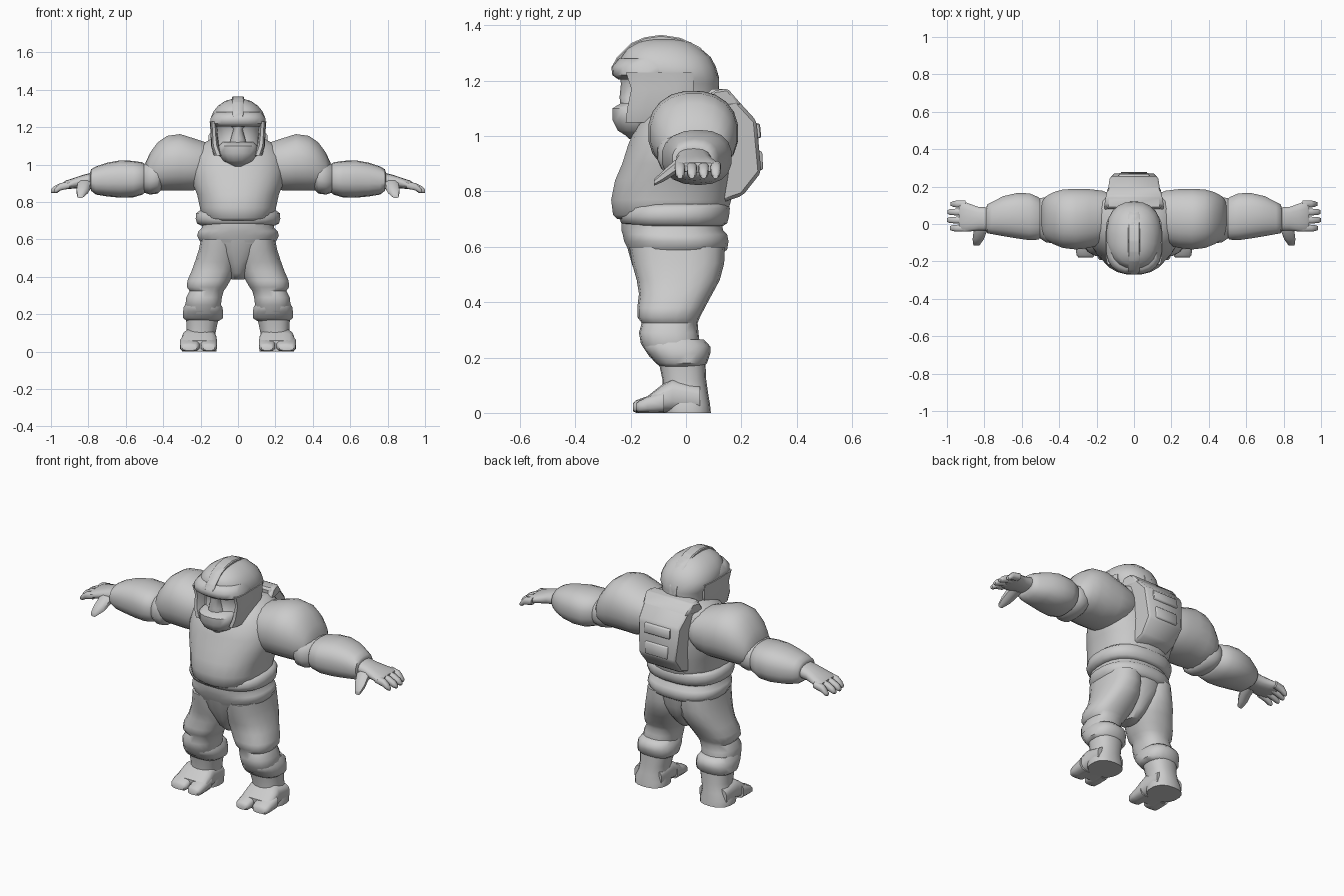
import bpy, bmesh, math

grey = bpy.data.materials.new("plain grey")
grey.diffuse_color = (0.6, 0.6, 0.6, 1)


def finish(name, bm, mirror=False, angle=50):
    bmesh.ops.recalc_face_normals(bm, faces=bm.faces)
    me = bpy.data.meshes.new(name)
    bm.to_mesh(me)
    bm.free()
    me.materials.append(grey)
    ob = bpy.data.objects.new(name, me)
    bpy.context.collection.objects.link(ob)
    if mirror:
        ob.modifiers.new("Mirror", 'MIRROR')
    bpy.ops.object.select_all(action='DESELECT')
    ob.select_set(True)
    bpy.context.view_layer.objects.active = ob
    bpy.ops.object.shade_smooth_by_angle(angle=math.radians(angle))
    return ob


def loft(name, axis, sections, n=18, power=2.4, mirror=False, angle=50):
    """Skin rounded rings; each section is (position, a0, a1, b0, b1)."""
    bm = bmesh.new()
    rings = []
    for t, a0, a1, b0, b1 in sections:
        ring = []
        for i in range(n):
            q = 2 * math.pi * (i + 0.5) / n
            c, s = math.cos(q), math.sin(q)
            a = (a0 + a1) / 2 + (a1 - a0) / 2 * math.copysign(abs(c) ** (2 / power), c)
            b = (b0 + b1) / 2 + (b1 - b0) / 2 * math.copysign(abs(s) ** (2 / power), s)
            ring.append(bm.verts.new({'x': (t, a, b), 'y': (a, t, b), 'z': (a, b, t)}[axis]))
        rings.append(ring)
    for r, s in zip(rings, rings[1:]):
        for i in range(n):
            j = (i + 1) % n
            bm.faces.new((r[i], r[j], s[j], s[i]))
    bm.faces.new(rings[0])
    bm.faces.new(rings[-1])
    return finish(name, bm, mirror, angle)


def profile(name, points, bevel=0.01):
    """Side outline of (y, z, half width) swept across x."""
    bm = bmesh.new()
    left = [bm.verts.new((-w, y, z)) for y, z, w in points]
    right = [bm.verts.new((w, y, z)) for y, z, w in points]
    n = len(points)
    for i in range(n):
        j = (i + 1) % n
        bm.faces.new((left[i], left[j], right[j], right[i]))
    bm.faces.new(left)
    bm.faces.new(right)
    if bevel:
        bmesh.ops.bevel(bm, geom=bm.edges[:], offset=bevel, segments=1, affect='EDGES')
    return finish(name, bm, angle=40)


def sym(rows):
    """Rows of (z, half width, back y, front y) to loft sections."""
    return [(z, -w, w, f, b) for z, w, b, f in rows]


# Trunk: chest with overhanging belly, belt rolls, tapered pelvis
loft("chest", 'z', sym([
    (0.70, 0.17, 0.14, -0.25), (0.715, 0.195, 0.15, -0.265), (0.77, 0.205, 0.165, -0.272),
    (0.84, 0.22, 0.175, -0.258), (0.90, 0.245, 0.18, -0.232), (0.97, 0.255, 0.18, -0.21),
    (1.04, 0.245, 0.18, -0.18), (1.10, 0.21, 0.17, -0.13), (1.14, 0.14, 0.14, -0.07)]), n=24, power=2.3)
loft("upper_belt", 'z', sym([
    (0.675, 0.20, 0.135, -0.21), (0.685, 0.22, 0.15, -0.235), (0.71, 0.228, 0.157, -0.245),
    (0.74, 0.225, 0.16, -0.235), (0.755, 0.205, 0.15, -0.21)]), n=24)
loft("lower_belt", 'z', sym([
    (0.575, 0.19, 0.13, -0.205), (0.59, 0.205, 0.15, -0.21), (0.62, 0.22, 0.155, -0.225),
    (0.645, 0.213, 0.15, -0.23), (0.66, 0.195, 0.135, -0.235), (0.69, 0.195, 0.13, -0.235)]), n=24)
loft("pelvis", 'z', sym([
    (0.385, 0.035, 0.03, -0.10), (0.42, 0.055, 0.07, -0.14), (0.47, 0.09, 0.105, -0.165),
    (0.53, 0.15, 0.13, -0.195), (0.60, 0.195, 0.14, -0.215)]), n=20, power=2.1)

# Backpack with raised panel and bars
profile("backpack", [
    (0.08, 1.17, 0.15), (0.15, 1.17, 0.145), (0.255, 1.055, 0.13), (0.272, 0.87, 0.115),
    (0.205, 0.785, 0.11), (0.10, 0.75, 0.11)], 0.012)
profile("backpack_collar", [
    (0.06, 1.10, 0.16), (0.10, 1.165, 0.16), (0.15, 1.172, 0.15), (0.20, 1.115, 0.14)], 0.008)
profile("backpack_upper_bar", [
    (0.24, 1.05, 0.085), (0.267, 1.045, 0.08), (0.272, 0.995, 0.08), (0.24, 0.985, 0.085)], 0.004)
profile("backpack_lower_bar", [
    (0.25, 0.95, 0.075), (0.275, 0.945, 0.07), (0.279, 0.88, 0.07), (0.25, 0.87, 0.075)], 0.004)

# Head: jaw, recessed face, domed helmet
loft("head", 'z', sym([
    (0.99, 0.045, 0.0, -0.205), (1.01, 0.07, 0.06, -0.225), (1.05, 0.115, 0.10, -0.25),
    (1.085, 0.135, 0.12, -0.235), (1.11, 0.13, 0.12, -0.205), (1.19, 0.135, 0.12, -0.20),
    (1.21, 0.148, 0.12, -0.21), (1.25, 0.147, 0.108, -0.235), (1.285, 0.132, 0.09, -0.238),
    (1.315, 0.107, 0.055, -0.215), (1.34, 0.07, 0.015, -0.175), (1.35, 0.035, -0.03, -0.13)]),
    n=22, power=2.3)
loft("jaw", 'z', sym([
    (1.0, 0.045, -0.10, -0.215), (1.02, 0.08, -0.06, -0.248), (1.06, 0.105, -0.05, -0.268),
    (1.10, 0.105, -0.05, -0.268), (1.12, 0.085, -0.07, -0.235)]), n=16)
loft("helmet_brim", 'z', sym([
    (1.205, 0.135, 0.0, -0.245), (1.22, 0.15, 0.0, -0.266), (1.25, 0.147, 0.0, -0.27),
    (1.28, 0.125, 0.0, -0.245)]), n=22)
loft("nose", 'z', sym([
    (1.10, 0.05, -0.15, -0.235), (1.14, 0.04, -0.15, -0.24), (1.19, 0.025, -0.15, -0.235),
    (1.22, 0.05, -0.15, -0.24)]), n=10, power=2)
loft("cheek_guard", 'z', [
    (1.05, 0.08, 0.13, -0.22, -0.02), (1.10, 0.10, 0.145, -0.215, 0.02),
    (1.17, 0.11, 0.147, -0.20, 0.03), (1.23, 0.11, 0.152, -0.22, 0.03)],
    n=12, power=3, mirror=True)
# Helmet crest running front to back
profile("helmet_crest", [
    (-0.268, 1.25, 0.028), (-0.25, 1.285, 0.028), (-0.20, 1.335, 0.03), (-0.15, 1.357, 0.032),
    (-0.09, 1.366, 0.032), (-0.02, 1.355, 0.032), (0.05, 1.322, 0.03), (0.09, 1.275, 0.03),
    (0.118, 1.215, 0.028), (0.12, 1.16, 0.025), (-0.05, 1.16, 0.025), (-0.20, 1.25, 0.028)], 0.005)

# Arms: shoulder, elbow cuff, forearm, hand
loft("shoulder", 'x', [
    (0.10, -0.06, 0.15, 0.92, 1.09), (0.17, -0.11, 0.18, 0.88, 1.12),
    (0.24, -0.13, 0.188, 0.86, 1.143), (0.31, -0.138, 0.19, 0.86, 1.165),
    (0.38, -0.13, 0.186, 0.86, 1.155), (0.43, -0.11, 0.172, 0.86, 1.12),
    (0.47, -0.085, 0.15, 0.87, 1.065), (0.495, -0.05, 0.12, 0.89, 1.01)], n=20, power=2.2, mirror=True)
loft("elbow_cuff", 'x', [
    (0.41, -0.09, 0.13, 0.865, 1.03), (0.43, -0.105, 0.14, 0.845, 1.03),
    (0.47, -0.10, 0.145, 0.84, 1.02), (0.50, -0.08, 0.14, 0.85, 1.005),
    (0.515, -0.06, 0.13, 0.86, 1.0)], mirror=True)
loft("forearm", 'x', [
    (0.49, -0.06, 0.12, 0.86, 0.995), (0.51, -0.085, 0.145, 0.84, 1.012),
    (0.56, -0.088, 0.166, 0.825, 1.02), (0.63, -0.078, 0.166, 0.823, 1.023),
    (0.70, -0.066, 0.15, 0.83, 1.01), (0.76, -0.055, 0.118, 0.84, 0.99),
    (0.785, -0.05, 0.105, 0.86, 0.975), (0.79, -0.035, 0.09, 0.875, 0.96)], mirror=True)
loft("hand", 'x', [
    (0.77, -0.035, 0.09, 0.88, 0.96), (0.83, -0.035, 0.092, 0.875, 0.945),
    (0.88, -0.042, 0.11, 0.872, 0.928), (0.92, -0.042, 0.125, 0.868, 0.915),
    (0.935, -0.035, 0.12, 0.87, 0.905)], n=14, mirror=True)
for i, tip in enumerate((0.985, 1.0, 0.998, 0.98)):
    y = -0.022 + i * 0.043
    loft("finger_%d" % (i + 1), 'x', [
        (0.90, y - 0.02, y + 0.02, 0.872, 0.912), (0.95, y - 0.019, y + 0.019, 0.86, 0.902),
        (tip - 0.015, y - 0.017, y + 0.017, 0.848, 0.885), (tip, y - 0.01, y + 0.01, 0.847, 0.867)],
        n=8, power=2.6, mirror=True)
loft("thumb", 'y', [
    (0.0, 0.78, 0.86, 0.875, 0.93), (-0.04, 0.785, 0.86, 0.86, 0.915),
    (-0.08, 0.80, 0.865, 0.835, 0.88), (-0.115, 0.825, 0.86, 0.82, 0.845)], n=8, mirror=True)

# Legs: thigh with knee, boot, foot and toes
loft("thigh", 'z', [
    (0.20, 0.10, 0.27, -0.13, 0.05), (0.25, 0.09, 0.282, -0.163, 0.05),
    (0.29, 0.085, 0.278, -0.17, 0.045), (0.325, 0.075, 0.26, -0.16, 0.042),
    (0.345, 0.06, 0.275, -0.175, 0.05), (0.38, 0.04, 0.272, -0.176, 0.068),
    (0.43, 0.015, 0.25, -0.17, 0.095), (0.48, 0.0, 0.232, -0.178, 0.122),
    (0.54, 0.0, 0.212, -0.195, 0.138), (0.60, 0.01, 0.20, -0.205, 0.14)], mirror=True)
loft("boot_cuff", 'z', [
    (0.165, 0.10, 0.275, -0.09, 0.06), (0.18, 0.078, 0.296, -0.11, 0.076),
    (0.215, 0.078, 0.295, -0.14, 0.088), (0.24, 0.083, 0.291, -0.155, 0.088),
    (0.265, 0.10, 0.275, -0.15, 0.065)], mirror=True)
loft("boot_shaft", 'z', [
    (0.0, 0.115, 0.30, -0.08, 0.09), (0.03, 0.115, 0.30, -0.085, 0.087),
    (0.07, 0.125, 0.282, -0.085, 0.08), (0.12, 0.115, 0.275, -0.085, 0.073),
    (0.19, 0.10, 0.28, -0.10, 0.07)], mirror=True)
loft("foot", 'y', [
    (0.05, 0.12, 0.295, 0.0, 0.10), (-0.05, 0.115, 0.30, 0.0, 0.125),
    (-0.09, 0.112, 0.305, 0.0, 0.10), (-0.14, 0.11, 0.31, 0.0, 0.06)],
    n=16, power=3, mirror=True)
for name, x0, x1, tip in (("big_toe", 0.11, 0.20, -0.192), ("outer_toes", 0.205, 0.313, -0.18)):
    loft(name, 'y', [
        (-0.08, x0, x1, 0.0, 0.085), (-0.14, x0, x1, 0.0, 0.06),
        (tip + 0.012, x0 + 0.005, x1 - 0.005, 0.0, 0.046),
        (tip, x0 + 0.015, x1 - 0.015, 0.006, 0.035)], n=10, power=3, mirror=True)
